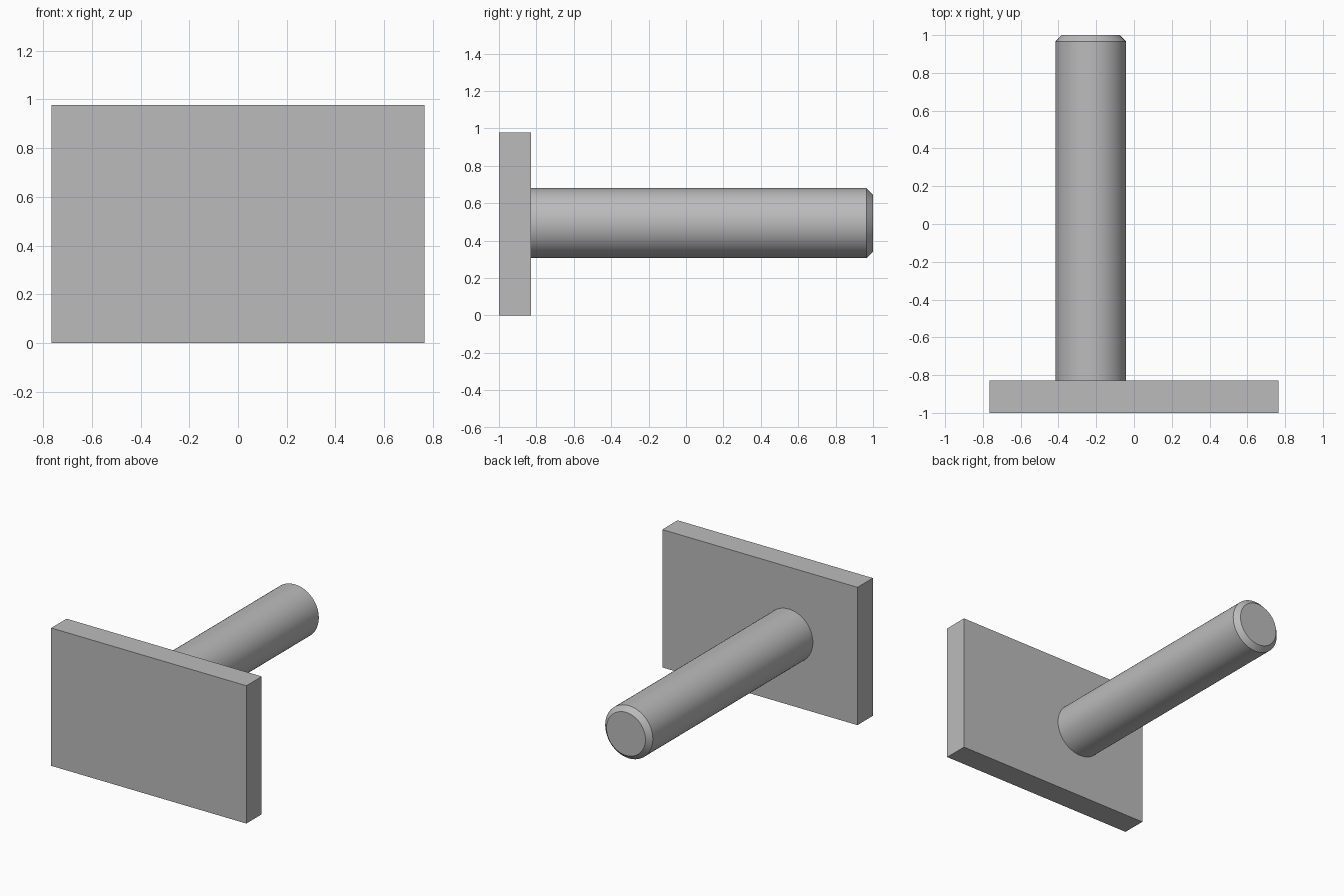
import bpy
import bmesh
import math
from mathutils import Matrix

if "Cube" in bpy.data.objects:
    bpy.data.objects.remove(bpy.data.objects["Cube"])

grey = bpy.data.materials.new("plain grey")
grey.diffuse_color = (0.5, 0.5, 0.5, 1.0)
grey.use_nodes = True
grey.node_tree.nodes["Principled BSDF"].inputs["Base Color"].default_value = grey.diffuse_color


def make_object(name, bm):
    bmesh.ops.recalc_face_normals(bm, faces=bm.faces)
    mesh = bpy.data.meshes.new(name)
    bm.to_mesh(mesh)
    bm.free()
    mesh.materials.append(grey)
    obj = bpy.data.objects.new(name, mesh)
    bpy.context.collection.objects.link(obj)
    return obj


# Rectangular mounting plate
PLATE_BACK = -0.828
bm = bmesh.new()
size = (1.532, PLATE_BACK + 1.0, 0.978)
bmesh.ops.create_cube(bm, size=1.0, matrix=Matrix.Translation(
    (0, (PLATE_BACK - 1.0) / 2, size[2] / 2)) @ Matrix.Diagonal((*size, 1)))
make_object("plate", bm)

# Round shaft with a chamfered free end, swept from (radius, y) rings
CENTRE_X, CENTRE_Z, SIDES = -0.229, 0.493, 64
profile = [(0.187, PLATE_BACK), (0.187, 0.966), (0.153, 1.0)]
bm = bmesh.new()
rings = [[bm.verts.new((CENTRE_X + r * math.cos(2 * math.pi * i / SIDES), y,
                        CENTRE_Z + r * math.sin(2 * math.pi * i / SIDES)))
          for i in range(SIDES)] for r, y in profile]
for a, b in zip(rings, rings[1:]):
    for i in range(SIDES):
        j = (i + 1) % SIDES
        bm.faces.new((a[i], a[j], b[j], b[i]))
bm.faces.new(rings[0])
bm.faces.new(rings[-1])
shaft = make_object("shaft", bm)

# Smooth round sides, crisp chamfer edges
bpy.context.view_layer.objects.active = shaft
shaft.select_set(True)
bpy.ops.object.shade_smooth_by_angle(angle=math.radians(30))
